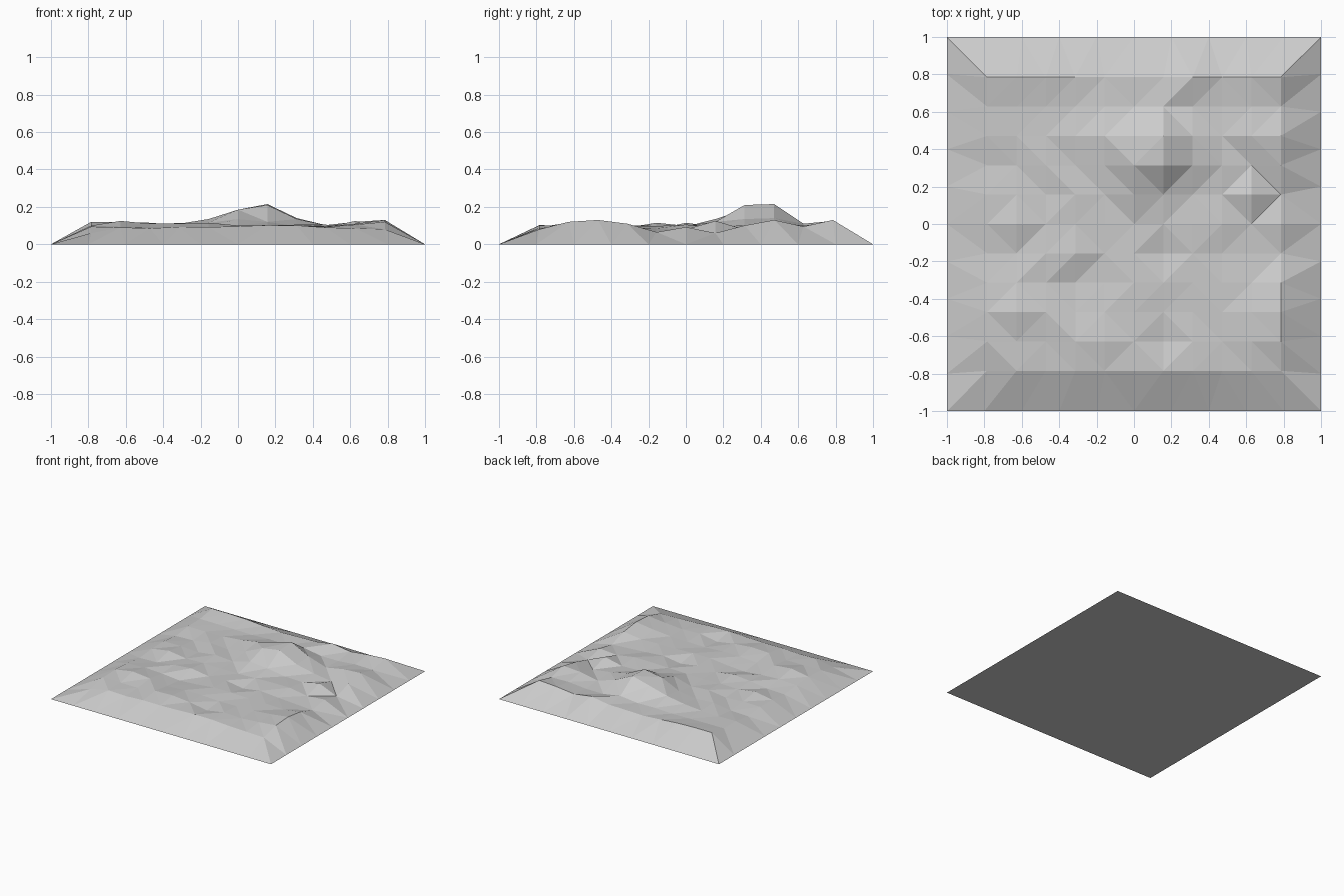
import bpy
import bmesh
import random

if "Cube" in bpy.data.objects:
    bpy.data.objects.remove(bpy.data.objects["Cube"], do_unlink=True)

CELLS = 10            # terrain cells per side
PLATEAU = 0.785       # half width of the raised ground
PLAIN_HEIGHT = 0.097  # typical ground height
random.seed(4)

# Landmarks by row (front to back): {column: height in hundredths}
landmarks = {
    0: {0: 6, 1: 9, 2: 8.5, 8: 9, 9: 8.5, 10: 8},
    1: {3: 11, 4: 11.5, 6: 7.5, 9: 10.5, 10: 12},
    2: {0: 10, 1: 12.5, 2: 11, 3: 9, 6: 9, 9: 11, 10: 13},
    3: {0: 9, 2: 9, 3: 7.5, 4: 8.5, 9: 9, 10: 11},
    4: {0: 7.5, 1: 8, 3: 11.5, 6: 7.5, 8: 8.5, 9: 7.5, 10: 6.5},
    5: {0: 9, 1: 11.5, 7: 10.5, 8: 10.5, 9: 8},
    6: {2: 8.5, 3: 10.5, 5: 13.5, 6: 12, 9: 12.5, 10: 6},
    7: {0: 7.5, 1: 8, 4: 11.5, 5: 18.5, 6: 21, 7: 13.5, 9: 8},
    8: {3: 11, 4: 13.5, 5: 17.5, 6: 21.5, 7: 14, 9: 12, 10: 13},
    9: {3: 9, 6: 11, 7: 8.5, 8: 8.5, 10: 9.5},
    10: {0: 12, 1: 12, 2: 11.5, 7: 12.5, 9: 12, 10: 13},
}


def ground_height(column, row):
    """Landmark height, or the plain with a little roughness."""
    rough = PLAIN_HEIGHT + random.uniform(-0.006, 0.006)
    mark = landmarks[row].get(column)
    return rough if mark is None else mark / 100


def grid_index(coordinate):
    return round((coordinate / PLATEAU + 1) * CELLS / 2)


# Raised ground
bm = bmesh.new()
bmesh.ops.create_grid(bm, x_segments=CELLS, y_segments=CELLS, size=PLATEAU)
for vert in bm.verts:
    vert.co.z = ground_height(grid_index(vert.co.x), grid_index(vert.co.y))

# Sloping skirt down to the ground plane
rim = [edge for edge in bm.edges if edge.is_boundary]
skirt = bmesh.ops.extrude_edge_only(bm, edges=rim)["geom"]
for vert in skirt:
    if isinstance(vert, bmesh.types.BMVert):
        vert.co.x /= PLATEAU
        vert.co.y /= PLATEAU
        vert.co.z = 0

# Split into facets and close the flat underside
bmesh.ops.triangulate(bm, faces=bm.faces[:], quad_method='SHORT_EDGE')
bmesh.ops.holes_fill(bm, edges=[e for e in bm.edges if e.is_boundary], sides=0)
bmesh.ops.recalc_face_normals(bm, faces=bm.faces[:])

mesh = bpy.data.meshes.new("terrain")
bm.to_mesh(mesh)
bm.free()
terrain = bpy.data.objects.new("terrain", mesh)
bpy.context.collection.objects.link(terrain)

# Plain stone colour
stone = bpy.data.materials.new("light_grey_stone")
stone.use_nodes = True
colour = (0.6, 0.6, 0.6, 1)
stone.diffuse_color = colour
stone.node_tree.nodes["Principled BSDF"].inputs["Base Color"].default_value = colour
mesh.materials.append(stone)
